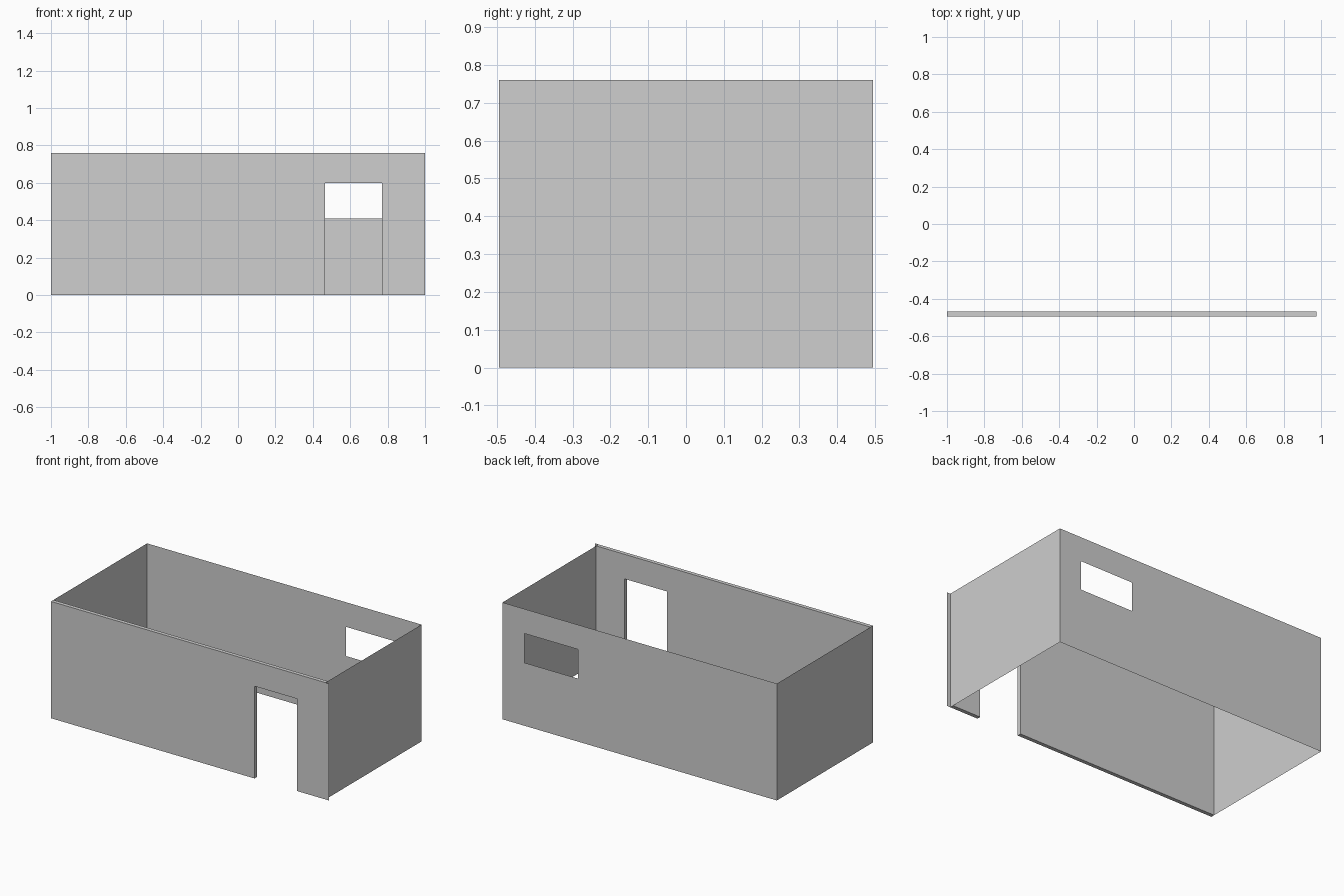
import bpy
import bmesh
from mathutils import Vector

cube = bpy.data.objects.get("Cube")
if cube:
    bpy.data.objects.remove(cube, do_unlink=True)

# Overall sizes
LEFT, RIGHT, FLANGE = -1.0, 0.975, 1.0
FRONT, BACK = -0.494, 0.494
HEIGHT, THICK = 0.76, 0.025
HEAD = 0.6                      # shared top of door and window
SILL = 0.41
DOOR = (0.465, 0.77)
WINDOW = (0.43, 0.815)

grey = bpy.data.materials.new("wall_grey")
grey.use_nodes = True
colour = (0.62, 0.62, 0.62, 1.0)
grey.diffuse_color = colour
grey.node_tree.nodes["Principled BSDF"].inputs["Base Color"].default_value = colour


def wall(name, start, end, hole=None, thickness=0.0):
    """Upright sheet from start to end; hole = (distance0, distance1, z0, z1)."""
    start, end = Vector((*start, 0)), Vector((*end, 0))
    along = (end - start).normalized()
    across, heights = {0.0, (end - start).length}, {0.0, HEIGHT}
    if hole:
        across.update(hole[:2])
        heights.update(hole[2:])
    across, heights = sorted(across), sorted(heights)

    bm = bmesh.new()
    grid = [[bm.verts.new(start + along * u + Vector((0, 0, z))) for z in heights]
            for u in across]
    for i in range(len(across) - 1):
        for j in range(len(heights) - 1):
            if hole and across[i] == hole[0] and heights[j] == hole[2]:
                continue
            bm.faces.new((grid[i][j], grid[i + 1][j], grid[i + 1][j + 1], grid[i][j + 1]))
    mesh = bpy.data.meshes.new(name)
    bm.to_mesh(mesh)
    bm.free()
    mesh.materials.append(grey)
    obj = bpy.data.objects.new(name, mesh)
    bpy.context.collection.objects.link(obj)
    if thickness:
        solid = obj.modifiers.new("thickness", 'SOLIDIFY')
        solid.thickness = thickness
        solid.offset = -1
    return obj


# Thick front wall with a doorway, and its thin overhang at the corner
wall("front_wall", (LEFT, FRONT), (RIGHT, FRONT),
     (DOOR[0] - LEFT, DOOR[1] - LEFT, 0.0, HEAD), THICK)
wall("front_wall_overhang", (RIGHT, FRONT), (FLANGE, FRONT))

# Thin side walls meet the inside of the front wall
wall("left_side_wall", (RIGHT, FRONT + THICK), (RIGHT, BACK))
wall("right_side_wall", (LEFT, BACK), (LEFT, FRONT + THICK))

# Thin back wall with a window opening
wall("back_wall", (RIGHT, BACK), (LEFT, BACK),
     (RIGHT - WINDOW[1], RIGHT - WINDOW[0], SILL, HEAD))
